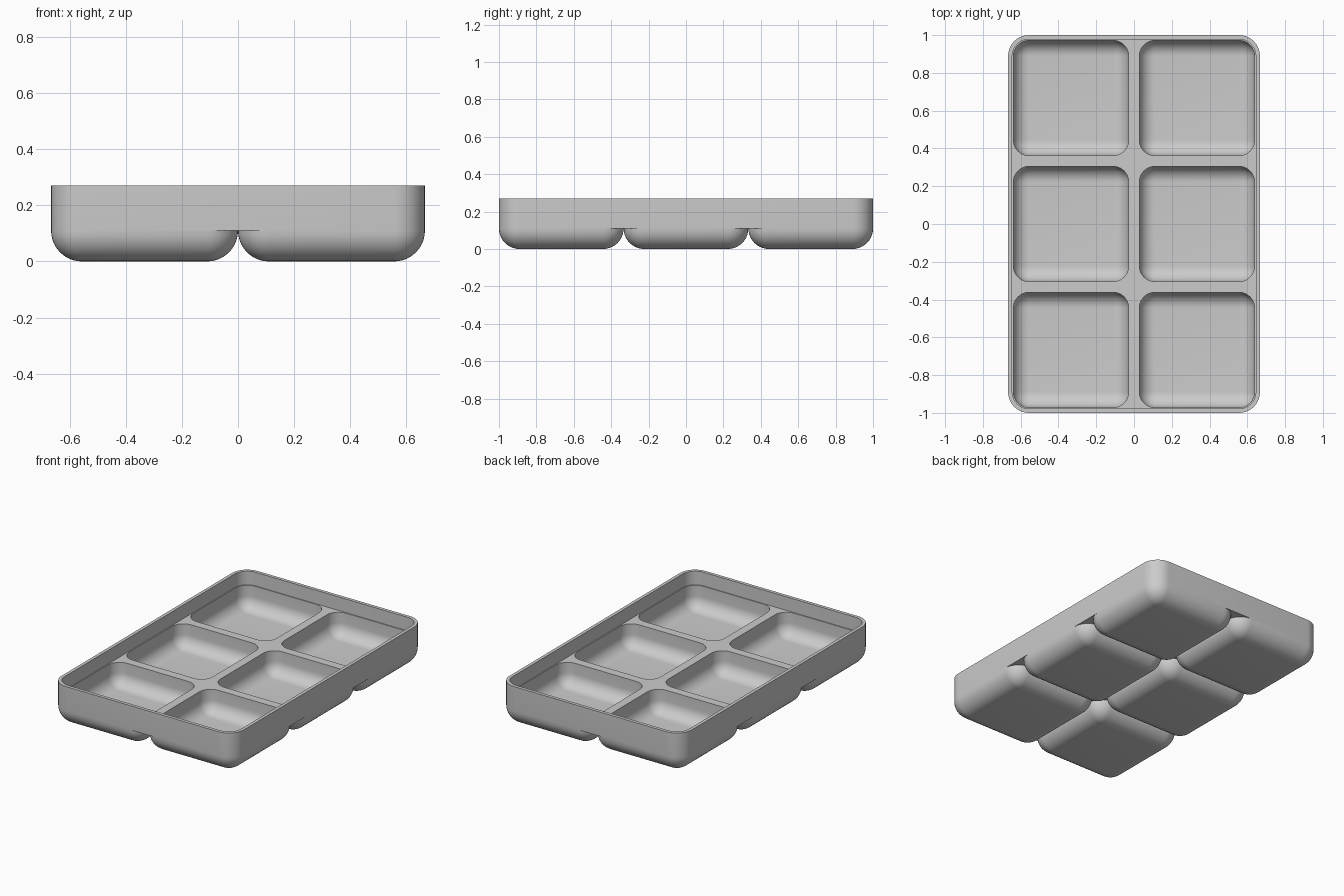
import bpy, bmesh, math

if "Cube" in bpy.data.objects:
    bpy.data.objects.remove(bpy.data.objects["Cube"], do_unlink=True)

HEIGHT, LEDGE, SOFFIT = 0.27, 0.18, 0.11
CELL = 1 / 3              # half width of one compartment cell
POCKET = 0.305            # half width of a pocket opening
R_OUT, R_IN = 0.11, 0.083
ARC, FILLET = 10, 10
CORNERS = [(1, 1), (-1, 1), (-1, -1), (1, -1)]

bm = bmesh.new()


def corner_arc(cx, cy, hx, hy, r, k):
    """Points of one rounded corner, counter-clockwise."""
    sx, sy = CORNERS[k]
    angles = [math.pi / 2 * (k + i / ARC) for i in range(ARC + 1)]
    return [(cx + sx * (hx - r) + r * math.cos(a),
             cy + sy * (hy - r) + r * math.sin(a)) for a in angles]


def ring(cx, cy, hx, hy, r, z):
    return [bm.verts.new((x, y, z)) for k in range(4)
            for x, y in corner_arc(cx, cy, hx, hy, r, k)]


def loft(rings):
    for a, b in zip(rings, rings[1:]):
        n = len(a)
        for i in range(n):
            j = (i + 1) % n
            bm.faces.new((a[i], a[j], b[j], b[i]))


def bowl(cx, cy, half, r, z):
    """Rings of a quarter-round bowl, from the bottom up to height z."""
    out = []
    for i in range(FILLET + 1):
        t = math.pi / 2 * i / FILLET
        inset = r * (1 - math.sin(t))
        out.append(ring(cx, cy, half - inset, half - inset, r - inset,
                        z - r * math.cos(t)))
    return out


def corner_fill(cx, cy, half, r, k, z, up):
    """Flat web between a square corner and its rounded corner."""
    sx, sy = CORNERS[k]
    tip = bm.verts.new((cx + sx * half, cy + sy * half, z))
    arc = [bm.verts.new((x, y, z)) for x, y in corner_arc(cx, cy, half, half, r, k)]
    for a, b in zip(arc, arc[1:]):
        bm.faces.new((tip, b, a) if up else (tip, a, b))


def strip(x0, x1, y0, y1):
    bm.faces.new([bm.verts.new((x, y, LEDGE))
                  for x, y in ((x0, y0), (x1, y0), (x1, y1), (x0, y1))])


# Outer wall, rim, inner wall and narrow ledge
px, py = CELL + POCKET, 2 * CELL + POCKET
loft([ring(0, 0, 2 * CELL, 1, R_OUT, SOFFIT),
      ring(0, 0, 2 * CELL, 1, R_OUT, HEIGHT),
      ring(0, 0, 0.645, 0.978, 0.09, HEIGHT),
      ring(0, 0, 0.645, 0.978, 0.09, LEDGE),
      ring(0, 0, px, py, R_IN, LEDGE)])

# Six compartments: rounded foot outside, pocket inside
for col in (-1, 1):
    for row in (-1, 0, 1):
        cx, cy = col * CELL, row * 2 * CELL
        foot = bowl(cx, cy, CELL, R_OUT, SOFFIT)
        loft(foot)
        bm.faces.new(foot[0][::-1])
        pocket = bowl(cx, cy, POCKET, R_IN, SOFFIT)
        pocket.append(ring(cx, cy, POCKET, POCKET, R_IN, LEDGE))
        loft(pocket[::-1])
        bm.faces.new(pocket[0])
        for k, corner in enumerate(CORNERS):
            if corner != (col, row):
                corner_fill(cx, cy, POCKET, R_IN, k, LEDGE, True)
                corner_fill(cx, cy, CELL, R_OUT, k, SOFFIT, False)

# Divider tops
w = CELL - POCKET
strip(-w, w, -py, py)
for y in (-CELL, CELL):
    strip(-px, -w, y - w, y + w)
    strip(w, px, y - w, y + w)

bmesh.ops.remove_doubles(bm, verts=bm.verts[:], dist=0.0002)
mesh = bpy.data.meshes.new("compartment_tray")
bm.to_mesh(mesh)
bm.free()
tray = bpy.data.objects.new("compartment_tray", mesh)
bpy.context.collection.objects.link(tray)

# Plain grey material
grey = bpy.data.materials.new("light_grey")
grey.use_nodes = True
color = (0.6, 0.6, 0.6, 1)
grey.diffuse_color = color
grey.node_tree.nodes["Principled BSDF"].inputs["Base Color"].default_value = color
mesh.materials.append(grey)

bpy.ops.object.select_all(action="DESELECT")
tray.select_set(True)
bpy.context.view_layer.objects.active = tray
bpy.ops.object.shade_smooth_by_angle(angle=math.radians(35))
